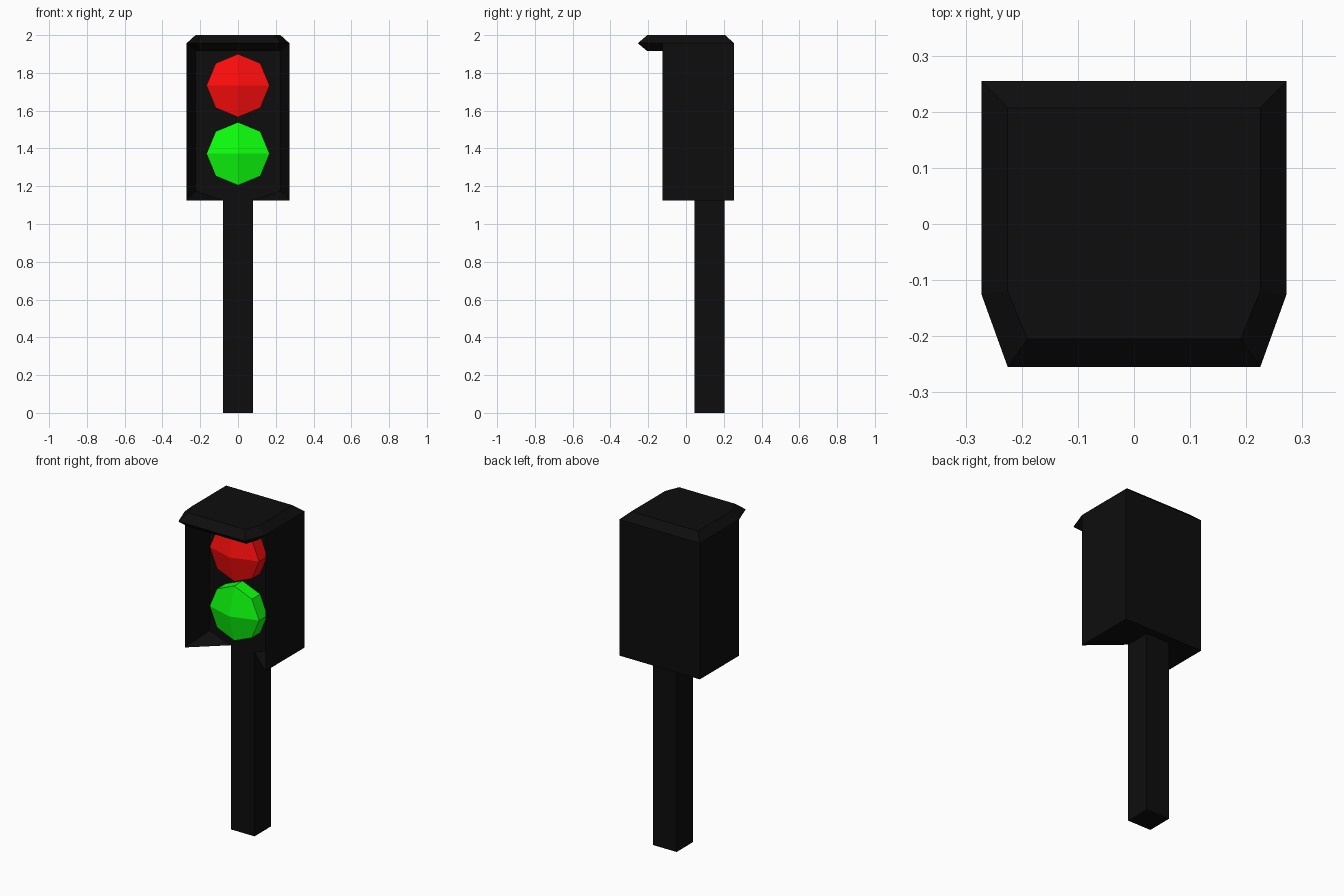
import bpy, bmesh
from math import cos, sin, pi

if "Cube" in bpy.data.objects:
    bpy.data.objects.remove(bpy.data.objects["Cube"])


def make_object(name, bm, color):
    bmesh.ops.recalc_face_normals(bm, faces=bm.faces)
    mesh = bpy.data.meshes.new(name)
    bm.to_mesh(mesh)
    bm.free()
    mat = bpy.data.materials.new(name + "_paint")
    mat.diffuse_color = color
    mat.use_nodes = True
    mat.node_tree.nodes["Principled BSDF"].inputs["Base Color"].default_value = mat.diffuse_color
    mesh.materials.append(mat)
    obj = bpy.data.objects.new(name, mesh)
    bpy.context.collection.objects.link(obj)
    return obj


# Housing, visor and pole: closed profile of right-hand edge points,
# lofted straight across to the mirrored left-hand points
profile = [
    (.08, .045, 1.125),                         # 0 pole top, front
    (.225, .045, 1.175), (.225, .045, 1.915),   # 1-2 recessed panel
    (.225, -.125, 1.915), (.2, -.205, 1.915),   # 3-4 visor underside
    (.225, -.255, 1.957), (.19, -.205, 2.0),    # 5-6 visor nose
    (.225, -.12, 2.0), (.225, .207, 2.0),       # 7-8 roof
    (.272, .255, 1.957), (.272, .255, 1.125),   # 9-10 back wall
    (.08, .205, 1.125),                         # 11 pole top, back
    (.08, .205, 0), (.08, .045, 0),             # 12-13 pole foot
]
front_edge = [(.272, -.125, 1.957), (.272, -.125, 1.125)]  # 14-15 side walls
side_faces = [(9, 10, 15, 14), (1, 2, 14, 15), (2, 3, 14), (3, 4, 5, 14),
              (5, 6, 7, 14), (7, 8, 9, 14), (10, 11, 0, 15), (0, 1, 15),
              (0, 11, 12, 13)]

bm = bmesh.new()
right, left = [[bm.verts.new((s * x, y, z)) for x, y, z in profile + front_edge]
               for s in (1, -1)]
n = len(profile)
for i in range(n):
    j = (i + 1) % n
    bm.faces.new((right[i], right[j], left[j], left[i]))
for side in (right, left):
    for face in side_faces:
        bm.faces.new([side[k] for k in face])
make_object("signal_housing_and_pole", bm, (.004, .004, .004, 1))


# Lamps: octagonal drum with a shallow dome of four quads
def lamp(name, z, color, radius=.167):
    bm = bmesh.new()
    back, rim = [[bm.verts.new((radius * cos(k * pi / 4), y, z + radius * sin(k * pi / 4)))
                  for k in range(8)] for y in (.045, -.035)]
    tip = bm.verts.new((0, -.085, z))
    for k in range(8):
        m = (k + 1) % 8
        bm.faces.new((back[k], back[m], rim[m], rim[k]))
    for k in range(0, 8, 2):
        bm.faces.new((rim[k], rim[k + 1], rim[(k + 2) % 8], tip))
    bm.faces.new(back)
    make_object(name, bm, color)


lamp("red_lamp", 1.733, (1, .004, .004, 1))
lamp("green_lamp", 1.372, (.004, 1, .004, 1))
